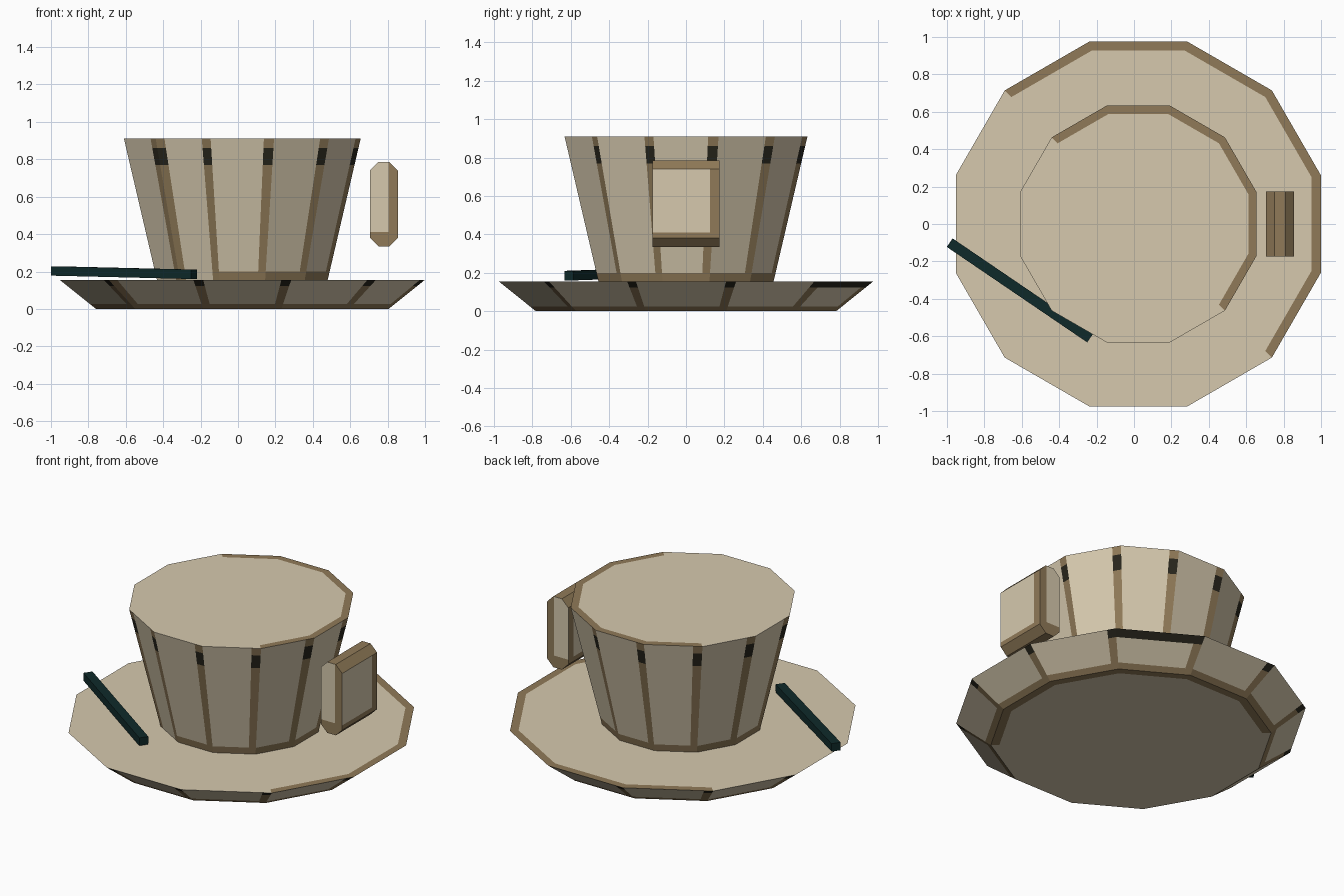
import bpy, bmesh, math
from mathutils import Vector, Matrix

if "Cube" in bpy.data.objects:
    bpy.data.objects.remove(bpy.data.objects["Cube"])

CREAM, BROWN, DARK = 0, 1, 2
SIDES = 12
CENTRE_X = 0.023


def material(name, rgb):
    """Flat material from 0-255 display values."""
    col = [((c / 255 + 0.055) / 1.055) ** 2.4 if c > 10 else c / 255 / 12.92 for c in rgb] + [1]
    m = bpy.data.materials.new(name)
    m.use_nodes = True
    m.diffuse_color = col
    bsdf = m.node_tree.nodes["Principled BSDF"]
    bsdf.inputs["Base Color"].default_value = col
    bsdf.inputs["Roughness"].default_value = 0.9
    return m


china = [material("cream", (214, 201, 174)),
         material("brown_edge", (144, 122, 88)),
         material("near_black", (40, 38, 28))]
teal = [material("dark_teal", (15, 42, 42))]


def finish(bm, name, mats):
    bmesh.ops.remove_doubles(bm, verts=bm.verts, dist=0.0005)
    bmesh.ops.recalc_face_normals(bm, faces=bm.faces)
    mesh = bpy.data.meshes.new(name)
    bm.to_mesh(mesh)
    bm.free()
    for m in mats:
        mesh.materials.append(m)
    obj = bpy.data.objects.new(name, mesh)
    bpy.context.collection.objects.link(obj)
    return obj


def corner(k, r, z):
    a = math.radians(30 * k - 15)
    return Vector((r * math.cos(a) + CENTRE_X, r * math.sin(a), z))


def frustum(name, r_low, r_high, levels, trim, border, rule):
    """Twelve-sided solid; rule(azimuth, column, row) picks each wall panel's colour."""
    bm = bmesh.new()

    def face(points, mat):
        bm.faces.new([bm.verts.new(p) for p in points]).material_index = mat

    z0, z1 = levels[0], levels[-1]
    for k in range(SIDES):
        azimuth = (30 * k + 180) % 360 - 180

        def row_points(z):
            r = r_low + (r_high - r_low) * (z - z0) / (z1 - z0)
            a, b = corner(k, r, z), corner(k + 1, r, z)
            return [a.lerp(b, f) for f in (0, trim, 1 - trim, 1)]

        # wall panels
        rows = [row_points(z) for z in levels]
        for i in range(len(levels) - 1):
            for j in range(3):
                face([rows[i][j], rows[i][j + 1], rows[i + 1][j + 1], rows[i + 1][j]],
                     rule(azimuth, j, i))
        # worn rim on the back and left half of both caps
        for row, r, z in ((rows[0], r_low, z0), (rows[-1], r_high, z1)):
            inner = [corner(k + 1, r - border, z), corner(k, r - border, z)]
            face(row + inner, BROWN if -45 < azimuth < 135 else CREAM)
    for r, z in ((r_low, z0), (r_high, z1)):
        face([corner(k, r - border, z) for k in range(SIDES)], CREAM)
    return finish(bm, name, china)


def cup_rule(azimuth, column, row):
    if column == 2 or (column == 0 and azimuth == -120):
        return DARK if row == 2 else BROWN
    return BROWN if row == 0 and azimuth not in (-120, -150) else CREAM


def saucer_rule(azimuth, column, row):
    if row == 2 and azimuth == 60:
        return DARK
    striped = (column == 2 and azimuth != -120) or (column == 0 and azimuth in (-120, -90))
    if striped:
        return DARK if row == 2 and azimuth != -120 else BROWN
    return BROWN if row == 0 else CREAM


frustum("saucer", 0.81, 1.01, (0, 0.025, 0.122, 0.155), 0.1, 0.05, saucer_rule)
frustum("cup", 0.472, 0.655, (0.153, 0.2, 0.77, 0.86, 0.91), 0.16, 0.045, cup_rule)

# handle: chamfered slab, cut along its painted borders
bm = bmesh.new()
cx, cz, hx, hz, ch = 0.78, 0.56, 0.075, 0.225, 0.045
outline = [(hx, hz - ch), (hx - ch, hz), (ch - hx, hz), (-hx, hz - ch),
           (-hx, ch - hz), (ch - hx, -hz), (hx - ch, -hz), (hx, ch - hz)]
base = bm.faces.new([bm.verts.new((cx + x, -0.175, cz + z)) for x, z in outline])
side = bmesh.ops.extrude_face_region(bm, geom=[base])["geom"]
bmesh.ops.translate(bm, vec=(0, 0.35, 0),
                    verts=[v for v in side if isinstance(v, bmesh.types.BMVert)])
if not base.is_valid or len(bm.faces) < 10:
    bm.faces.new([v for v in bm.verts if v.co.y < 0])
for point, normal in (((0.805, 0, 0), (1, 0, 0)), ((0, 0.125, 0), (0, 1, 0)),
                      ((0, 0, 0.41), (0, 0, 1))):
    bmesh.ops.bisect_plane(bm, geom=bm.verts[:] + bm.edges[:] + bm.faces[:],
                           plane_co=point, plane_no=normal)
bmesh.ops.recalc_face_normals(bm, faces=bm.faces)
for f in bm.faces:
    c, n = f.calc_center_median(), f.normal
    edge = c.x > 0.805 if abs(n.y) > 0.5 else c.y > 0.125
    f.material_index = BROWN if abs(n.z) > 0.3 or edge or c.z < 0.41 else CREAM
finish(bm, "handle", china)

# spoon: plain bar resting across the saucer
start, end = Vector((-0.985, -0.1, 0.203)), Vector((-0.235, -0.61, 0.185))
bm = bmesh.new()
bmesh.ops.create_cube(bm, size=1)
bmesh.ops.scale(bm, vec=((end - start).length, 0.055, 0.05), verts=bm.verts)
spoon = finish(bm, "spoon", teal)
along = (end - start).normalized()
across = Vector((0, 0, 1)).cross(along).normalized()
turn = Matrix((along, across, along.cross(across))).transposed().to_4x4()
spoon.matrix_world = Matrix.Translation((start + end) / 2) @ turn
